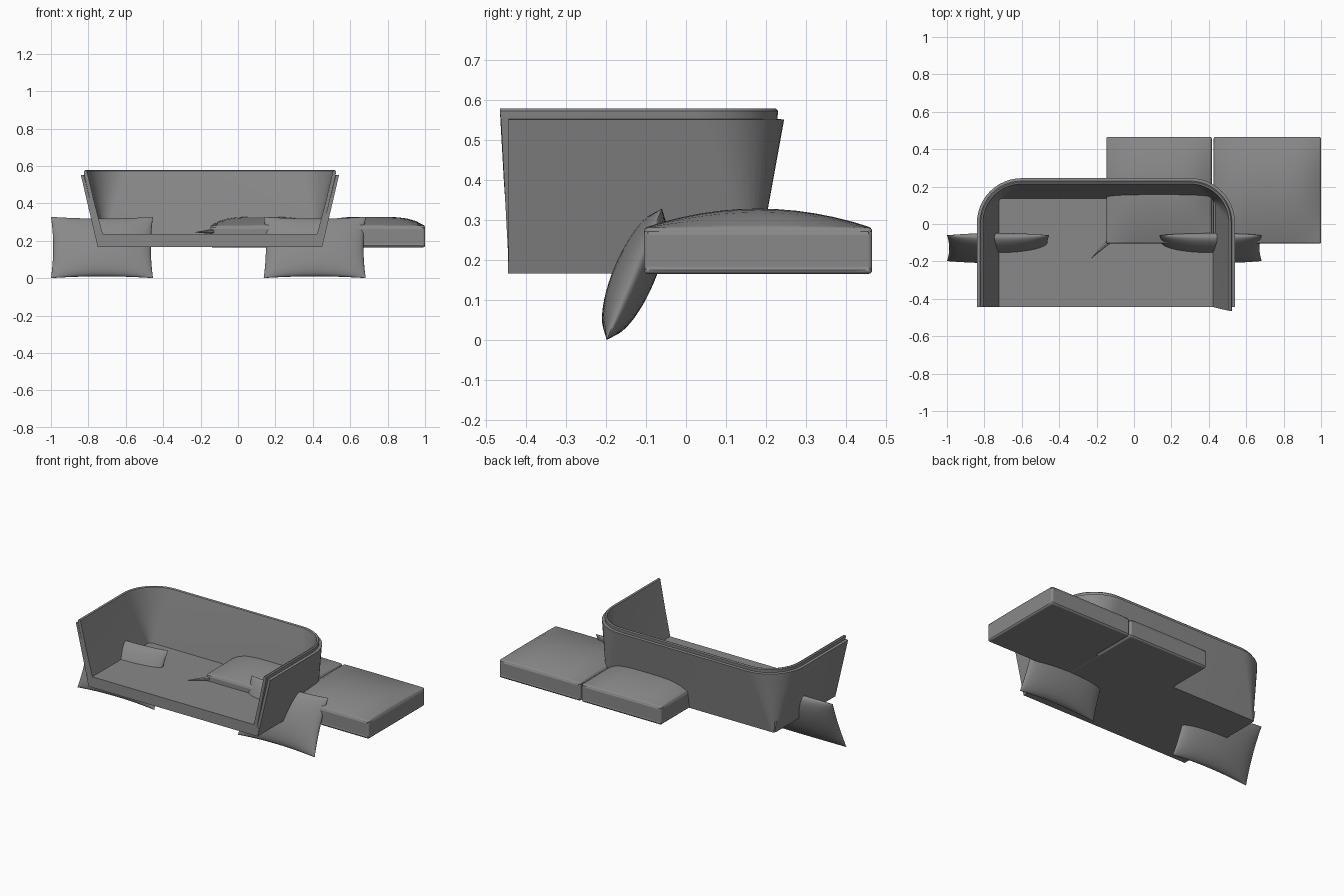
import bpy, bmesh, math
from mathutils import Vector, Matrix

cube = bpy.data.objects.get("Cube")
if cube:
    bpy.data.objects.remove(cube, do_unlink=True)

fabric = bpy.data.materials.new("grey fabric")
fabric.use_nodes = True
GREY = (0.25, 0.25, 0.25, 1)
fabric.diffuse_color = GREY
fabric.node_tree.nodes["Principled BSDF"].inputs["Base Color"].default_value = GREY

CX = -0.15        # middle of the sofa body
FLOOR = 0.166     # underside of the sofa body
SEAT = 0.235      # top of the seat


def finish(name, bm, angle=35):
    """Turn a bmesh into a shaded object."""
    bmesh.ops.recalc_face_normals(bm, faces=bm.faces)
    mesh = bpy.data.meshes.new(name)
    bm.to_mesh(mesh)
    bm.free()
    mesh.materials.append(fabric)
    obj = bpy.data.objects.new(name, mesh)
    bpy.context.collection.objects.link(obj)
    bpy.ops.object.select_all(action='DESELECT')
    bpy.context.view_layer.objects.active = obj
    obj.select_set(True)
    bpy.ops.object.shade_smooth_by_angle(angle=math.radians(angle))
    return obj


def u_path(half, back, z, radius, left_front=-0.443, right_front=-0.443, steps=12):
    """U-shaped line: left arm, rounded corner, back, corner, right arm."""
    pts = [Vector((CX + half, left_front, z))]
    for side, start in ((1, 0), (-1, 90)):
        for i in range(steps + 1):
            a = math.radians(start + 90 * i / steps)
            pts.append(Vector((CX + side * (half - radius) + radius * math.cos(a),
                               back - radius + radius * math.sin(a), z)))
    pts.append(Vector((CX - half, right_front, z)))
    return pts


def loft(name, paths):
    """Skin a closed loop of matching paths and cap both ends."""
    bm = bmesh.new()
    rings = [[bm.verts.new(p) for p in path] for path in paths]
    for k, ring in enumerate(rings):
        following = rings[(k + 1) % len(rings)]
        for i in range(len(ring) - 1):
            bm.faces.new((ring[i], ring[i + 1], following[i + 1], following[i]))
    bm.faces.new([r[0] for r in rings])
    bm.faces.new([r[-1] for r in rings])
    return finish(name, bm)


# Flared outer shell: square corners at the floor, wide round corners on top
loft("outer_shell", [
    u_path(0.60, 0.175, FLOOR, 0.02),
    u_path(0.69, 0.245, 0.55, 0.24),
    u_path(0.674, 0.229, 0.552, 0.225),
    u_path(0.58, 0.155, FLOOR, 0.015),
])

# Padded lining standing slightly above the shell
loft("inner_lining", [
    u_path(0.588, 0.163, 0.19, 0.015),
    u_path(0.672, 0.228, 0.55, 0.222, -0.462),
    u_path(0.674, 0.230, 0.572, 0.224, -0.465),
    u_path(0.668, 0.224, 0.578, 0.218, -0.465),
    u_path(0.658, 0.214, 0.574, 0.208, -0.464),
    u_path(0.617, 0.172, 0.40, 0.11, -0.455),
    u_path(0.57, 0.135, SEAT - 0.01, 0.015),
])

# Seat platform, flared to meet the shell
bm = bmesh.new()
bmesh.ops.create_cube(bm, size=1)
for v in bm.verts:
    top = v.co.z > 0
    half = 0.61 if top else 0.598
    v.co = Vector((CX + math.copysign(half, v.co.x),
                   0.17 if v.co.y > 0 else -0.444,
                   SEAT if top else FLOOR))
finish("seat_platform", bm)


def cushion(name, x0, x1):
    """Crowned box cushion with rounded edges."""
    bm = bmesh.new()
    bmesh.ops.create_cube(bm, size=2)
    bmesh.ops.subdivide_edges(bm, edges=bm.edges[:], cuts=11, use_grid_fill=True)
    for v in bm.verts:
        u, w, h = v.co
        crown = 0.048 * (1 - u ** 4) * (1 - w * w) * (h + 1) / 2
        v.co = Vector(((x0 + x1) / 2 + u * (x1 - x0) / 2,
                       0.18 + w * 0.285,
                       0.2225 + h * 0.0575 + crown))
    obj = finish(name, bm, 50)
    bevel = obj.modifiers.new("soft edges", 'BEVEL')
    bevel.width = 0.015
    bevel.segments = 3
    bevel.limit_method = 'ANGLE'
    bevel.angle_limit = math.radians(50)


cushion("right_seat_cushion", -0.148, 0.416)
cushion("left_seat_cushion", 0.426, 1.0)


def pillow(name, x):
    """Pinched throw pillow leaning backwards."""
    n = 24
    bm = bmesh.new()
    tilt = Matrix.Rotation(math.radians(-22.8), 4, 'X')
    for side in (-1, 1):
        grid = []
        for i in range(n + 1):
            u = -math.cos(math.pi * i / n)
            row = []
            for j in range(n + 1):
                w = -math.cos(math.pi * j / n)
                puff = max(0, (1 - u * u) * (1 - w * w)) ** 0.5
                p = Vector((u * (0.273 - 0.012 * (1 - w * w)), side * 0.053 * puff,
                            w * (0.178 - 0.012 * (1 - u * u))))
                row.append(bm.verts.new(tilt @ p + Vector((x, -0.129, 0.164))))
            grid.append(row)
        for i in range(n):
            for j in range(n):
                bm.faces.new((grid[i][j], grid[i + 1][j],
                              grid[i + 1][j + 1], grid[i][j + 1]))
    bmesh.ops.remove_doubles(bm, verts=bm.verts, dist=0.0001)
    finish(name, bm, 60)


pillow("right_pillow", -0.727)
pillow("left_pillow", 0.41)

# Small pointed fold of fabric at the cushion corner
bm = bmesh.new()
start, tip = Vector((-0.135, -0.095, 0.25)), Vector((-0.23, -0.185, 0.245))
axis = tip - start
bmesh.ops.create_cone(bm, cap_ends=True, segments=6, radius1=0.014, radius2=0.001,
                      depth=axis.length,
                      matrix=Matrix.Translation((start + tip) / 2)
                      @ axis.to_track_quat('Z', 'Y').to_matrix().to_4x4())
finish("cushion_fold", bm)
